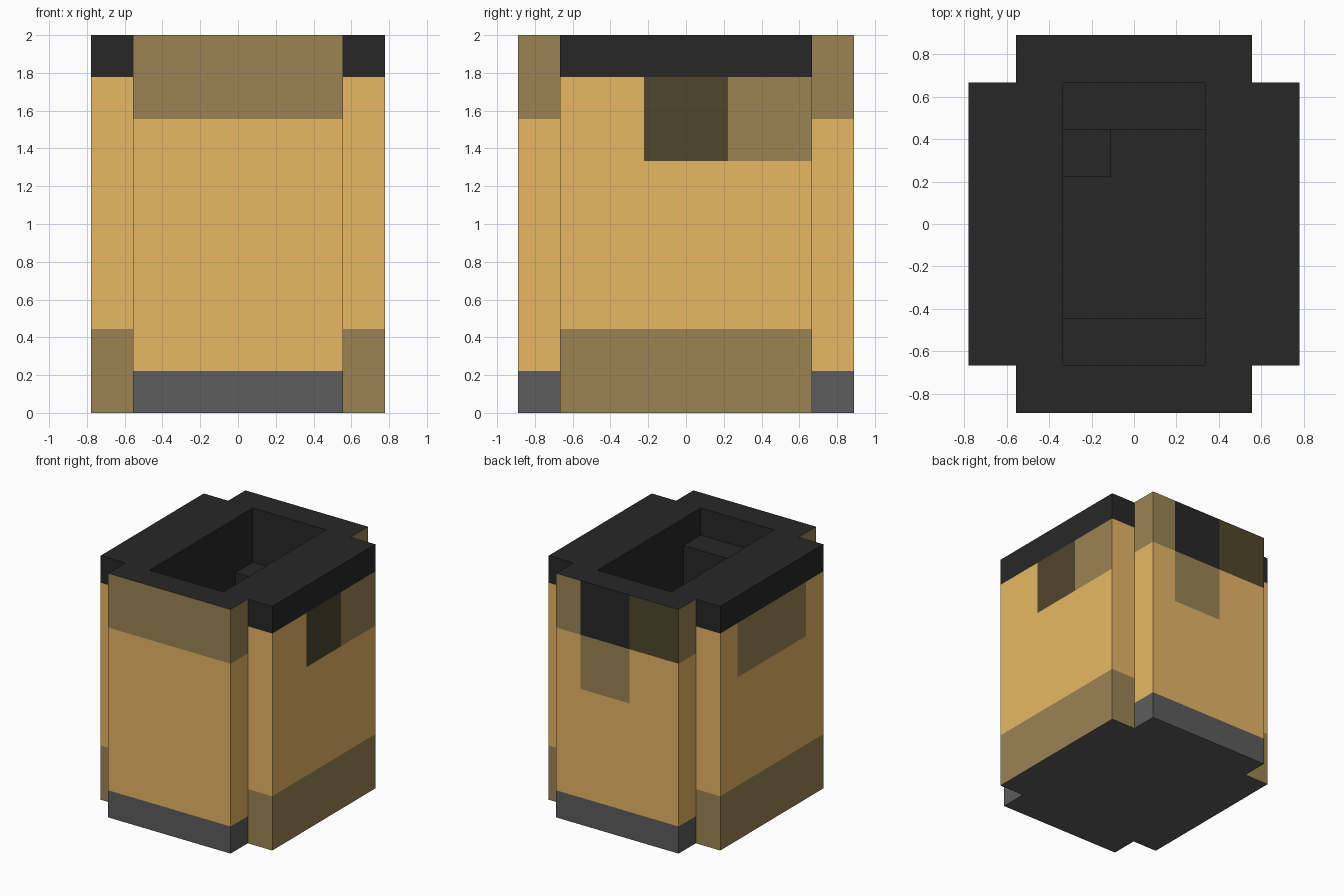
import bpy, bmesh
from mathutils import Vector

if "Cube" in bpy.data.objects:
    bpy.data.objects.remove(bpy.data.objects["Cube"])

U = 2 / 9  # one block of the model's grid


def srgb(*rgb):
    lin = [((c / 255 + 0.055) / 1.055) ** 2.4 if c > 10 else c / 255 / 12.92 for c in rgb]
    return (*lin, 1)


COLOURS = [("tan", srgb(236, 187, 103)), ("olive", srgb(155, 132, 84)),
           ("dark_olive", srgb(79, 70, 43)), ("black", srgb(39, 39, 39)),
           ("grey", srgb(93, 93, 93))]
TAN, OLIVE, DARK, BLACK, GREY = range(5)
mats = []
for name, col in COLOURS:
    m = bpy.data.materials.new(name)
    m.diffuse_color = col
    m.use_nodes = True
    m.node_tree.nodes["Principled BSDF"].inputs["Base Color"].default_value = m.diffuse_color
    mats.append(m)


def finish(name, bm):
    """Merge flat same-coloured faces, scale from blocks to units, link."""
    bmesh.ops.dissolve_limit(bm, angle_limit=0.01, verts=bm.verts, edges=bm.edges,
                             delimit={'MATERIAL'})
    bmesh.ops.scale(bm, vec=(U, U, U), verts=bm.verts)
    me = bpy.data.meshes.new(name)
    bm.to_mesh(me)
    bm.free()
    for m in mats:
        me.materials.append(m)
    ob = bpy.data.objects.new(name, me)
    bpy.context.collection.objects.link(ob)


def body_colour(c, n):
    if abs(n.z) > 0.5:                                # top and underside
        return BLACK if n.z > 0 else GREY
    if abs(c.y) > 3.2:                                # front and back panels
        if c.z < 1:
            return GREY
        if n.y > 0.5 and -0.5 < c.x < 1.5 and c.z > 5:  # drip on the back
            return BLACK if c.z > 7 else OLIVE
        if c.z > 7:
            return DARK if n.y > 0.5 and c.x < -0.5 else OLIVE
        return TAN
    if c.z > 8:                                       # side panels
        return BLACK
    if c.z < 2:
        return OLIVE
    if c.z > 6:
        if n.x > 0.5 and c.y > -1:
            return DARK if c.y < 1 else OLIVE
        if n.x < -0.5 and abs(c.y) < 2:
            return OLIVE
    return TAN


# Outer body: cross-shaped outline pulled up, cut on the block grid and coloured
bm = bmesh.new()
quarter = [(3.5, 3), (2.5, 3), (2.5, 4)]
right = [(x, -y) for x, y in reversed(quarter)] + quarter
outline = right + [(-x, y) for x, y in reversed(right)]
base = bm.faces.new([bm.verts.new((x, y, 0)) for x, y in outline])
top = bmesh.ops.extrude_face_region(bm, geom=[base], use_keep_orig=True)["geom"]
bmesh.ops.translate(bm, vec=(0, 0, 9), verts=[g for g in top if isinstance(g, bmesh.types.BMVert)])
cuts = [((i - 2.5, 0, 0), (1, 0, 0)) for i in range(6)]
cuts += [((0, i - 3, 0), (0, 1, 0)) for i in range(7)]
cuts += [((0, 0, i), (0, 0, 1)) for i in range(1, 9)]
for co, no in cuts:
    bmesh.ops.bisect_plane(bm, geom=bm.verts[:] + bm.edges[:] + bm.faces[:],
                           plane_co=co, plane_no=no, dist=1e-4)
bmesh.ops.recalc_face_normals(bm, faces=bm.faces)
bm.normal_update()
opening = []
for f in bm.faces:
    c = f.calc_center_median()
    f.material_index = body_colour(c, f.normal)
    if c.z > 8.9 and f.normal.z > 0.5 and abs(c.x) < 1.5 and abs(c.y) < 3:
        opening.append(f)
bmesh.ops.delete(bm, geom=opening, context='FACES')
finish("body", bm)


# Well: stepped hollow in the top, one height per block
def height(i, j):
    if not (0 <= i < 3 and 0 <= j < 6):
        return 9
    if j == 0:
        return 8      # front ledge
    if j == 5:
        return 7      # back ledge
    if (i, j) == (0, 4):
        return 6      # corner lump
    return 5          # floor


bm = bmesh.new()


def quad(pts, normal):
    f = bm.faces.new([bm.verts.new(p) for p in pts])
    f.normal_update()
    if f.normal.dot(Vector(normal)) < 0:
        f.normal_flip()
    f.material_index = BLACK


for i in range(3):
    for j in range(6):
        x, y, h = i - 1.5, j - 3, height(i, j)
        x2, y2 = x + 1, y + 1
        quad([(x, y, h), (x2, y, h), (x2, y2, h), (x, y2, h)], (0, 0, 1))
        for dx, dy, a, b in ((-1, 0, (x, y), (x, y2)), (1, 0, (x2, y), (x2, y2)),
                             (0, -1, (x, y), (x2, y)), (0, 1, (x, y2), (x2, y2))):
            # wall rising from this block up to a taller neighbour
            for z in range(h, height(i + dx, j + dy)):
                quad([(*a, z), (*b, z), (*b, z + 1), (*a, z + 1)], (-dx, -dy, 0))
bmesh.ops.remove_doubles(bm, verts=bm.verts, dist=1e-4)
finish("well", bm)
